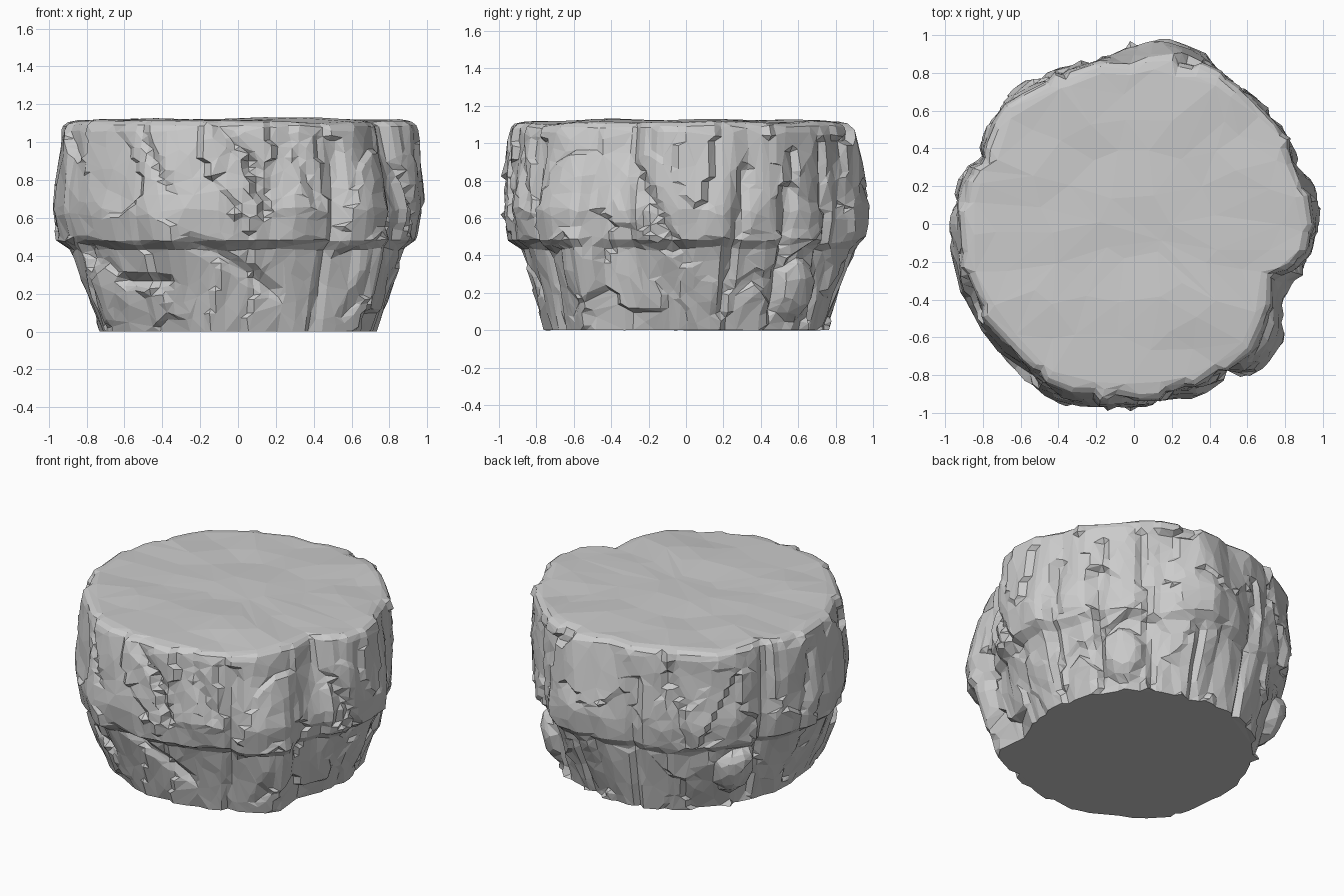
import bpy, bmesh, math
from mathutils import Vector, noise

N = 150

# Outline: angle, base radius, widest radius, rim radius
OUTLINE = [(0, .73, .97, .95), (12, .75, 1.0, .95), (22, .76, .94, .92), (45, .78, .94, .92),
           (60, .77, .93, .92), (68, .77, .97, .92), (80, .77, 1.01, .91), (90, .76, .97, .88),
           (101, .76, .91, .89), (120, .76, .92, .91), (135, .74, .94, .93), (145, .74, .95, .92),
           (156, .73, .90, .88), (166, .72, .95, .93), (187, .73, 1.0, .94), (200, .75, .98, .95),
           (217, .79, 1.0, .94), (235, .79, 1.0, .95), (247, .79, 1.03, .98), (264, .77, 1.01, .94),
           (280, .77, .95, .93), (288, .77, .98, .92), (300, .78, .96, .91), (313, .81, 1.02, .92),
           (323, .83, 1.0, .89), (332, .74, .87, .83), (340, .72, .88, .79), (344, .72, .94, .88),
           (351, .73, .97, .95), (360, .73, .97, .95)]

# Cracks: start angle, start z, end angle, end z, half width, depth
CRACKS = [(273, .92, 279, .62, .03, .06), (262, 1.1, 277, .85, .04, .025),
          (287, 1.05, 296, .70, .05, .03), (238, 1.05, 248, .75, .04, .03),
          (255, .48, 285, .2, .05, .035), (225, .27, 245, .27, .04, .05),
          (343, .86, 357, .45, .035, .04), (14, .1, 20, .85, .05, .05),
          (35, .1, 38, .95, .04, .04), (58, .05, 52, 1.0, .04, .035), (103, .0, 105, .9, .04, .04),
          (155, .05, 158, 1.05, .05, .03), (205, .05, 210, .45, .04, .04), (301, .0, 304, 1.0, .04, .04),
          (125, .5, 118, 1.0, .05, .03), (172, .5, 178, .95, .05, .03), (78, .0, 76, .42, .03, .04)]

# Low lumps: angle, z, angular size, height size, amount
LUMPS = [(147, .27, 10, .16, .10), (45, .22, 9, .16, .07), (320, .35, 8, .2, .04), (210, .2, 9, .18, .03)]


def outline(a):
    for p, q in zip(OUTLINE, OUTLINE[1:]):
        if p[0] <= a <= q[0]:
            t = (a - p[0]) / (q[0] - p[0])
            return [p[i] + (q[i] - p[i]) * t for i in (1, 2, 3)]


def ramp(x, a, b):
    return max(0, min(1, (x - a) / (b - a)))


def crack(a, z):
    d = 0
    for a0, z0, a1, z1, w, depth in CRACKS:
        k = math.radians(.93)
        ax, dx, dz = (a - a0) * k, (a1 - a0) * k, z1 - z0
        t = ramp(ax * dx + (z - z0) * dz, 0, dx * dx + dz * dz)
        dist = math.hypot(ax - dx * t, z - z0 - dz * t)
        d += depth * max(0, 1 - dist / w)
    return d


def chip(a, z):
    # Tilted cells give broken, plank-like rock facets
    c, s = math.cos(math.radians(a)), math.sin(math.radians(a))
    p = Vector((c * 3.6, s * 3.6, z * 2.6 + .8 * noise.noise((c * 2, s * 2, z))))
    cell = noise.voronoi(p)[1][0]
    rnd = noise.cell_vector(cell * 7.3)
    d = p - cell
    tilt = d.x * -s + d.y * c
    return .03 * (rnd.x - .5) + .07 * tilt * (rnd.y - .5) + .05 * d.z * (rnd.z - .5) \
        + .012 * noise.noise(p * 2.5)


def radius(a, z):
    base, mid, top = outline(a)
    h = z - .025 * noise.noise((math.cos(math.radians(a)) * 3, math.sin(math.radians(a)) * 3, 5))
    # Undercut ledge strongest on the front, softer at the sides
    front = .5 - .5 * math.sin(math.radians(a))
    under = .70 - .12 * front
    f = under * ramp(h, 0, .44) + (.9 - under) * ramp(h, .44, .48) + .1 * ramp(h, .48, .62)
    r = base + (mid - base) * f + (top - mid) * ramp(h, .66, 1.06)
    r += chip(a, z) - crack(a, z) - .01
    for la, lz, sa, sz, amt in LUMPS:
        r += amt * max(0, 1 - ((a - la) / sa) ** 2 - ((z - lz) / sz) ** 2) ** .5
    return r


# Side rings, rounded rim, gently uneven top
bm = bmesh.new()
levels = [(i / 44 * 1.06, 1) for i in range(45)]
levels += [(1.09, .988), (1.108, .962), (1.115, .92), (1.115, .8), (1.12, .65), (1.12, .45), (1.12, .2)]
rings = []
for z, scale in levels:
    ring = []
    for i in range(N):
        a = 360 * i / N
        r = radius(a, min(z, 1.06)) * scale
        x, y = r * math.cos(math.radians(a)), r * math.sin(math.radians(a))
        wave = .018 * noise.noise((x * 2.2, y * 3.5, 3)) * ramp(z, 1.06, 1.11)
        ring.append(bm.verts.new((x, y, z + wave)))
    rings.append(ring)
for lo, hi in zip(rings, rings[1:]):
    for i in range(N):
        j = (i + 1) % N
        bm.faces.new((lo[i], lo[j], hi[j], hi[i]))
bm.faces.new(rings[-1])
bm.faces.new(rings[0][::-1])
bmesh.ops.triangulate(bm, faces=bm.faces[:])
mesh = bpy.data.meshes.new("rock")
bm.to_mesh(mesh)
bm.free()
rock = bpy.data.objects.new("rock", mesh)
bpy.context.collection.objects.link(rock)

# Reduce to irregular flat facets
dec = rock.modifiers.new("facets", 'DECIMATE')
dec.ratio = .24
